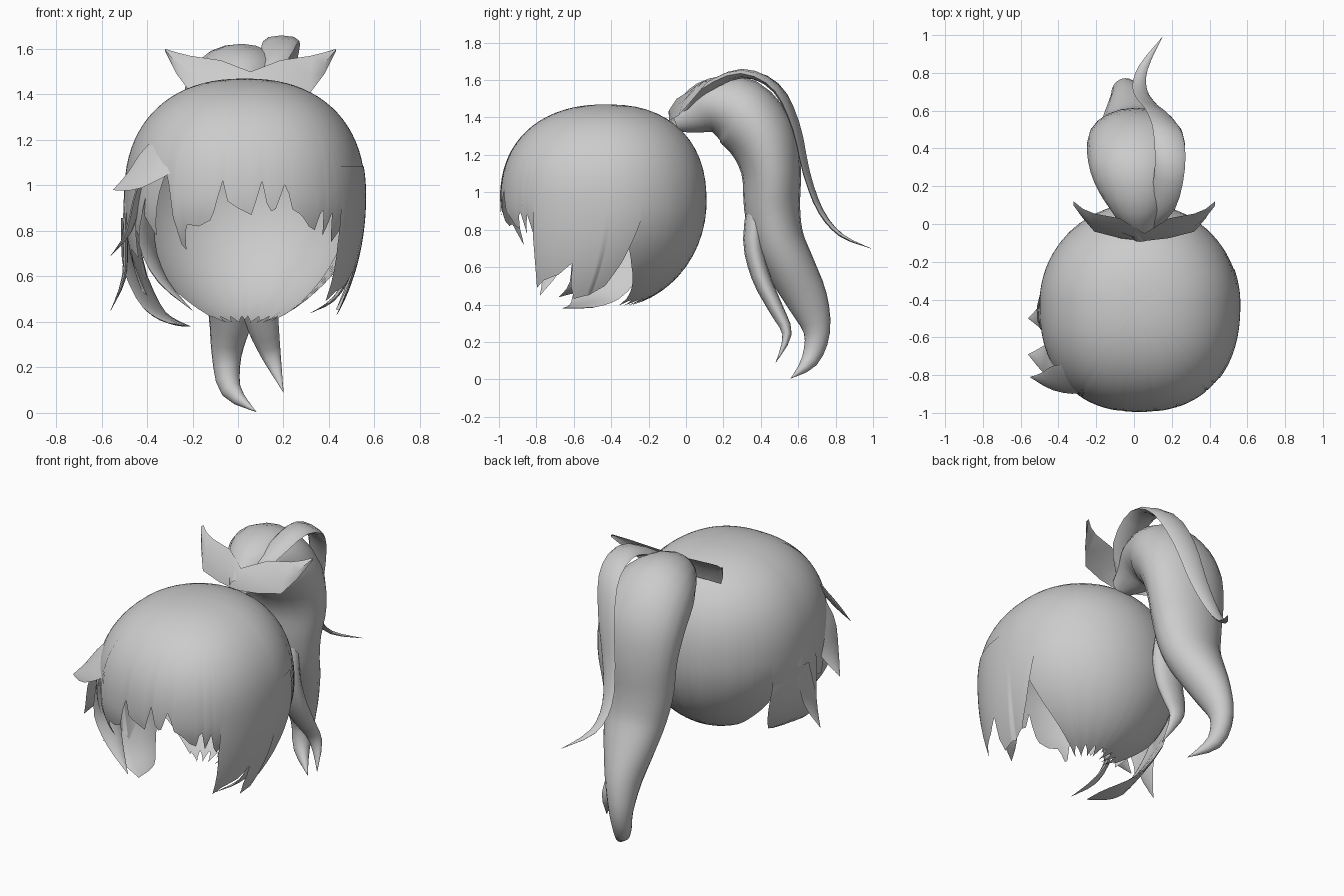
import bpy, bmesh, math
from mathutils import Vector

if "Cube" in bpy.data.objects:
    bpy.data.objects.remove(bpy.data.objects["Cube"])

mat = bpy.data.materials.new("hair grey")
mat.diffuse_color = (0.6, 0.6, 0.6, 1)
mat.use_nodes = True
mat.node_tree.nodes["Principled BSDF"].inputs["Base Color"].default_value = mat.diffuse_color


def make(name, verts, faces, angle=50):
    me = bpy.data.meshes.new(name)
    me.from_pydata([tuple(v) for v in verts], [], faces)
    me.materials.append(mat)
    ob = bpy.data.objects.new(name, me)
    bpy.context.collection.objects.link(ob)
    bm = bmesh.new()
    bm.from_mesh(me)
    bmesh.ops.remove_doubles(bm, verts=bm.verts, dist=.0004)
    bmesh.ops.recalc_face_normals(bm, faces=bm.faces)
    bm.to_mesh(me)
    bm.free()
    bpy.ops.object.select_all(action='DESELECT')
    ob.select_set(True)
    bpy.context.view_layer.objects.active = ob
    bpy.ops.object.shade_smooth_by_angle(angle=math.radians(angle))
    return ob


def catmull(rows, steps):
    """Smooth a list of number tuples."""
    out = []
    for i in range(len(rows) - 1):
        p = [rows[max(0, min(len(rows) - 1, i + k))] for k in (-1, 0, 1, 2)]
        for s in range(steps):
            t = s / steps
            out.append(tuple(0.5 * (2 * b + (c - a) * t + (2 * a - 5 * b + 4 * c - d) * t * t
                                    + (3 * b - a - 3 * c + d) * t ** 3) for a, b, c, d in zip(*p)))
    return out + [rows[-1]]


def lock(name, rows, side, sides=12, steps=3):
    """Tapered strand; rows are x, y, z, half width along side, half thickness."""
    rows = catmull(rows, steps)
    side = Vector(side).normalized()
    pts = [Vector(r[:3]) for r in rows]
    verts, faces = [], []
    for i, r in enumerate(rows):
        tan = (pts[min(i + 1, len(pts) - 1)] - pts[max(i - 1, 0)]).normalized()
        u = (side - tan * side.dot(tan)).normalized()
        v = tan.cross(u)
        for k in range(sides):
            a = 2 * math.pi * k / sides
            verts.append(pts[i] + u * max(r[3], .001) * math.cos(a) + v * max(r[4], .001) * math.sin(a))
    for i in range(len(rows) - 1):
        for k in range(sides):
            n = (k + 1) % sides
            faces.append((i * sides + k, i * sides + n, (i + 1) * sides + n, (i + 1) * sides + k))
    return make(name, verts, faces, 70)


# Ragged hems given as (azimuth from the front in degrees, height)
FRINGE = [(-124, .43), (-112, .6), (-104, .8), (-72, .84), (-62, .74), (-56, .88), (-48, .78),
          (-42, .97), (-37, 1.08), (-34, .86), (-31, .68), (-27, .83), (-20, .82), (-13, .85), (-8, 1.02),
          (-6, .93), (2, .87), (6, 1.02), (8, .92), (11, .87), (17, 1.03), (19, .9), (25, .87), (30, .82),
          (35, .8), (37, .95), (40, .78), (44, .88), (47, .74), (52, .8), (60, .84), (100, .8),
          (108, .6), (118, .43)]
RIGHT = [(50, .75), (54, .49), (60, .53), (70, .56), (77, .62), (79, .5), (83, .43),
         (90, .45), (99, .5), (104, .62), (110, .84)]
LEFT = [(-116, .85), (-112, .6), (-100, .55), (-92, .5), (-86, .6), (-78, .72), (-68, .68), (-62, .95)]
CX, CY, CZ = .03, -.42, .95


def hem_at(table, a):
    for (a0, z0), (a1, z1) in zip(table, table[1:]):
        if a0 <= a <= a1:
            return z0 + (z1 - z0) * (a - a0) / (a1 - a0)
    return .395 + .03 * abs((a / 8) % 2 - 1)      # small teeth at the nape


def sgnpow(v, p):
    return math.copysign(abs(v) ** p, v)


def shell(name, a0, a1, cols, table, side_depth, scale=1, top=90, sweep=0, rows=24):
    """Domed hair surface between two azimuths, ending at a ragged hem."""
    verts, faces = [], []
    for c in range(cols + 1):
        deg = a0 + (a1 - a0) * c / cols
        a = math.radians(deg)
        front = math.cos(a) > 0
        depth = side_depth - .11 * max(0, math.cos(a)) ** 2
        z = hem_at(table, deg)
        if z > CZ:
            low = math.asin(((z - CZ) / .52) ** 1.15)
        else:
            low = -math.asin(min(.985, (CZ - z) / depth))
        p = .86 if front else 1
        dx = sgnpow(math.sin(a), p) * .53 * scale
        dy = -sgnpow(math.cos(a), p) * (.575 if front else .53) * scale
        high = math.radians(top)
        for r in range(rows + 1):
            e = high + (low - high) * r / rows
            pinch = 1
            if e > 0:
                rad, h = max(0, math.cos(e)) ** .87, .52 * math.sin(e) ** .87
            else:
                rad, h = math.cos(e), depth * math.sin(e)
                pinch = 1 if front else 1 - .12 * math.sin(e) ** 2
            verts.append((CX + dx * rad * pinch, CY + dy * rad - sweep * max(0, -h) ** 2, CZ + h))
    n = rows + 1
    for c in range(cols):
        for r in range(rows):
            s, t = c * n + r, (c + 1) * n + r
            faces.append((s, s + 1, t + 1, t))
    return make(name, verts, faces, 60)


shell("hair_cap", -180, 180, 180, FRINGE, .57)
shell("right_side_hair", 50, 110, 60, RIGHT, .8, 1.006, 12, .4)
shell("left_side_hair", -116, -62, 54, LEFT, .8, 1.0, 8, .45)

# Ponytail with its main tail, inner tail and a loose strand
lock("ponytail", [
    (.05, -.07, 1.38, .05, .06), (.03, .03, 1.42, .11, .11), (.02, .14, 1.46, .18, .15),
    (.01, .28, 1.43, .24, .19), (.01, .40, 1.30, .26, .185), (.01, .455, 1.12, .25, .16),
    (.0, .46, .92, .22, .15), (.0, .49, .75, .19, .14), (-.01, .56, .6, .155, .13),
    (-.03, .65, .42, .10, .11), (-.05, .70, .25, .065, .07), (-.03, .66, .1, .045, .045),
    (.08, .56, .005, 0, 0)], (1, 0, 0), 20)
lock("inner_tail", [
    (.03, .40, 1.0, .10, .06), (.05, .36, .75, .11, .055), (.08, .40, .55, .09, .05),
    (.11, .48, .38, .07, .04), (.15, .54, .24, .04, .025), (.2, .48, .09, 0, 0)], (1, 0, 0))
lock("loose_strand", [
    (.07, -.02, 1.42, .03, .02), (.15, .1, 1.55, .07, .025), (.19, .3, 1.635, .08, .025),
    (.18, .48, 1.56, .08, .02), (.13, .585, 1.36, .07, .015), (.07, .645, 1.1, .055, .012),
    (.03, .72, .9, .04, .012), (.05, .83, .77, .025, .01), (.15, .99, .7, 0, 0)], (1, -.3, 0), 8)

# Ribbon bow: two broad wings leaning back, as x, top y, top z, low y, low z
verts, faces = [], []
half = [(.375, .12, 1.60, .115, 1.59), (.325, .08, 1.585, .03, 1.49), (.265, .055, 1.57, -.04, 1.41),
        (.13, .03, 1.55, -.075, 1.39), (0, -.05, 1.50, -.09, 1.38)]
loop = [(-r[0],) + r[1:] for r in half] + half[-2::-1]
for x, y, t, yb, b in loop:
    verts += [(.055 + x, y, t), (.055 + x, (y + yb) / 2 - .02, (t + b) / 2), (.055 + x, yb, b)]
for i in range(len(loop) - 1):
    for k in range(2):
        faces.append((3 * i + k, 3 * i + 3 + k, 3 * i + 4 + k, 3 * i + 1 + k))
make("bow", verts, faces)

# Loose locks on both sides of the face
lock("left_fringe_lock", [
    (-.2, -.80, 1.22, .07, .012), (-.34, -.82, 1.12, .11, .015), (-.45, -.83, 1.03, .07, .012),
    (-.55, -.81, .98, 0, 0)], (.3, .5, .8), 8)
lock("left_temple_lock", [
    (-.36, -.66, 1.16, .07, .012), (-.43, -.70, .98, .1, .015), (-.48, -.71, .8, .07, .012),
    (-.56, -.69, .69, 0, 0)], (.2, 1, .2), 8)
lock("left_cheek_lock", [
    (-.49, -.46, 1.0, .07, .01), (-.495, -.47, .8, .09, .012), (-.5, -.49, .6, .06, .01),
    (-.56, -.5, .45, 0, 0)], (0, 1, 0), 8)
lock("left_front_lock", [
    (-.48, -.34, .85, .12, .008), (-.455, -.37, .64, .16, .012), (-.38, -.47, .47, .14, .012),
    (-.29, -.55, .40, .09, .01), (-.21, -.66, .38, 0, 0)], (.3, 1, 0), 10)
lock("left_inner_lock", [
    (-.38, -.74, .95, .06, .012), (-.40, -.7, .75, .08, .015), (-.33, -.72, .58, .05, .012),
    (-.2, -.78, .45, 0, 0)], (.5, 1, 0), 8)
lock("right_cheek_lock", [
    (.51, -.47, .8, .08, .008), (.49, -.52, .62, .09, .01), (.42, -.58, .5, .05, .008),
    (.32, -.68, .44, 0, 0)], (0, 1, 0), 8)
